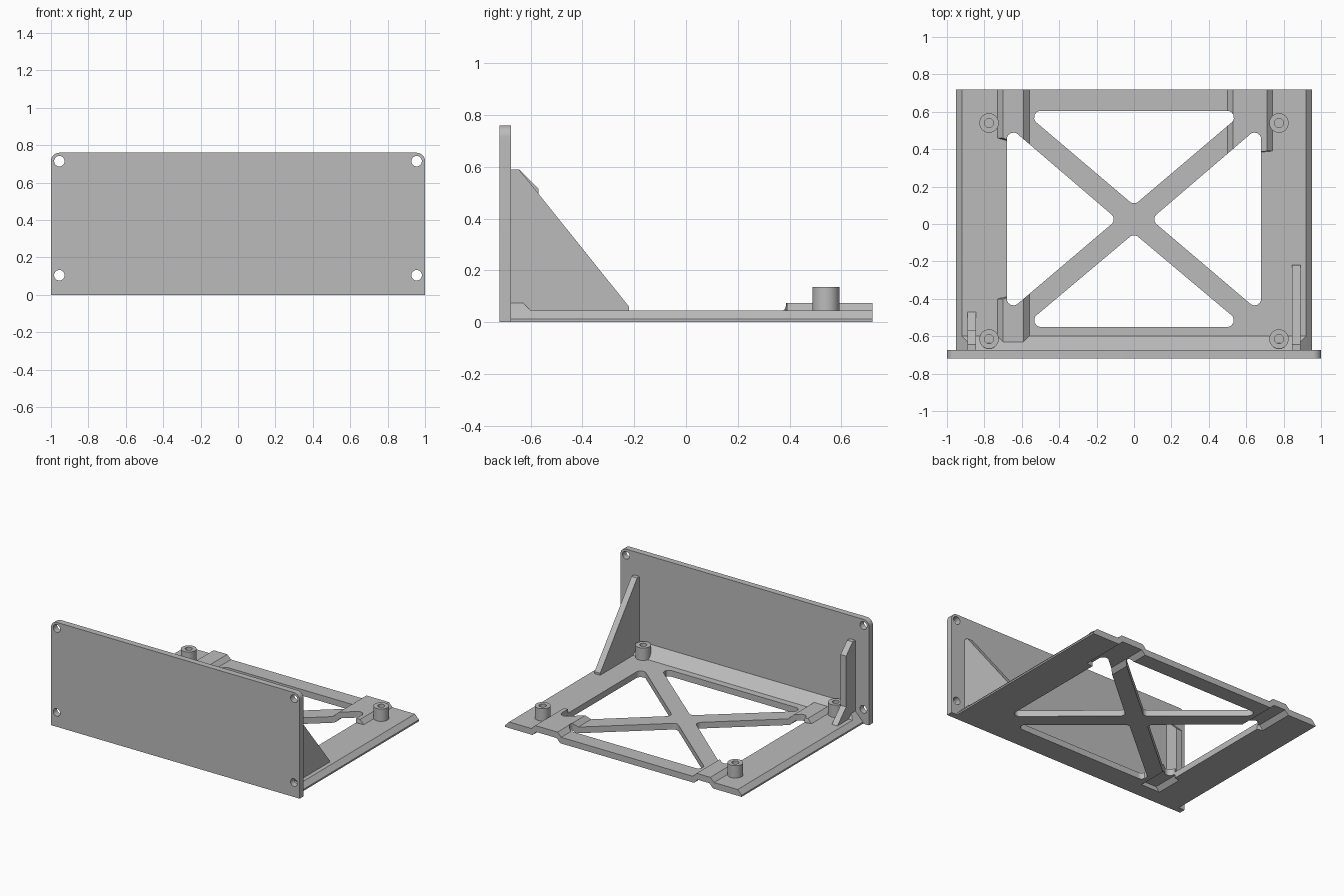
import bpy, bmesh
from math import pi, radians
from mathutils import Vector

cube = bpy.data.objects.get("Cube")
if cube:
    bpy.data.objects.remove(cube, do_unlink=True)

grey = bpy.data.materials.new("plain grey")
grey.use_nodes = True
GREY = (0.5, 0.5, 0.5, 1)
grey.diffuse_color = GREY
grey.node_tree.nodes["Principled BSDF"].inputs["Base Color"].default_value = GREY


def finish(bm, name):
    bmesh.ops.recalc_face_normals(bm, faces=bm.faces)
    mesh = bpy.data.meshes.new(name)
    bm.to_mesh(mesh)
    bm.free()
    mesh.materials.append(grey)
    obj = bpy.data.objects.new(name, mesh)
    bpy.context.collection.objects.link(obj)
    return obj


def place(axis, p, t):
    u, v = p
    return {"x": (t, u, v), "y": (u, t, v), "z": (u, v, t)}[axis]


def add_prism(bm, axis, outline, start, end):
    """Extrude a flat outline along one axis."""
    a = [bm.verts.new(place(axis, p, start)) for p in outline]
    b = [bm.verts.new(place(axis, p, end)) for p in outline]
    bm.faces.new(a)
    bm.faces.new(b[::-1])
    for i in range(len(a)):
        j = (i + 1) % len(a)
        bm.faces.new((a[i], a[j], b[j], b[i]))


def prism(name, axis, outline, start, end):
    bm = bmesh.new()
    add_prism(bm, axis, outline, start, end)
    return finish(bm, name)


def hull(name, points):
    bm = bmesh.new()
    verts = [bm.verts.new(p) for p in points]
    bmesh.ops.convex_hull(bm, input=verts)
    bmesh.ops.dissolve_limit(bm, angle_limit=radians(1), verts=bm.verts, edges=bm.edges)
    return finish(bm, name)


def rounded(corners, radius, steps=8):
    """Polygon with its corners replaced by arcs."""
    result = []
    for i, corner in enumerate(corners):
        c = Vector(corner)
        u = (Vector(corners[i - 1]) - c).normalized()
        w = (Vector(corners[(i + 1) % len(corners)]) - c).normalized()
        half = u.angle(w) / 2
        mid = (u + w).normalized()
        centre = c + mid * radius / Vector((u.dot(mid), (u - mid * u.dot(mid)).length)).y
        reach = radius / (u - mid * u.dot(mid)).length * u.dot(mid)
        a, b = c + u * reach - centre, c + w * reach - centre
        for k in range(steps + 1):
            d = a.lerp(b, k / steps).normalized() * radius
            result.append(centre + d)
    return result


def circle(x, y, r, n=32):
    bm = bmesh.new()
    bmesh.ops.create_circle(bm, segments=n, radius=r)
    points = [(v.co.x + x, v.co.y + y) for v in bm.verts]
    bm.free()
    return points


def cut(obj, cutter):
    mod = obj.modifiers.new("cut", "BOOLEAN")
    mod.operation = "DIFFERENCE"
    mod.solver = "EXACT"
    mod.object = cutter
    bpy.context.view_layer.objects.active = obj
    bpy.ops.object.modifier_apply(modifier=mod.name)


def smooth(obj):
    bpy.ops.object.select_all(action="DESELECT")
    obj.select_set(True)
    bpy.context.view_layer.objects.active = obj
    bpy.ops.object.shade_smooth_by_angle(angle=radians(30))


PANEL = -0.675   # inner face of the panel
BACK = 0.72
TOP = 0.045      # top of the base plate
RISE = 0.03      # height of the raised channels

# Front panel with rounded top corners and four screw holes
top_arc = [p for p in rounded([(-1, 0), (1, 0), (1, 0.76), (-1, 0.76)], 0.045) if p.y > 0.4]
panel = prism("front_panel", "y", [(-1, 0), (1, 0)] + top_arc, -0.72, PANEL)
bm = bmesh.new()
for x in (-0.955, 0.955):
    for z in (0.105, 0.715):
        add_prism(bm, "y", circle(x, z, 0.028), -0.8, -0.6)
holes = finish(bm, "hole_cutter")
cut(panel, holes)

# Window cutter: four rounded triangles that leave a diagonal cross
bm = bmesh.new()
windows = [
    [(-0.595, 0.605), (0.595, 0.605), (0, 0.10)],
    [(-0.595, -0.55), (0.595, -0.55), (0, -0.05)],
]
for s in (-1, 1):
    windows.append([(s * 0.68, 0.53), (s * 0.68, -0.476), (s * 0.09, 0.025)])
for w in windows:
    add_prism(bm, "z", rounded(w, 0.035), -0.1, 0.2)
window_cutter = finish(bm, "window_cutter")

# Base plate with sloping side edges
base = prism("base_plate", "y",
             [(-0.952, 0), (0.952, 0), (0.952, 0.012), (0.92, TOP),
              (-0.92, TOP), (-0.952, 0.012)], PANEL, BACK)
cut(base, window_cutter)

# Raised channels: outer x, inner x, outer end y, inner end y, far end y
channels = {
    "back_right_channel": (-0.73, -0.56, 0.46, 0.42, BACK),
    "back_left_channel": (0.74, 0.50, 0.39, 0.37, BACK),
    "front_right_channel": (-0.73, -0.56, -0.40, -0.37, -0.63),
}


def channel_points(xo, xi, yo, yi, far, low, shift):
    s = 1 if xi > xo else -1
    rows = ((xo, yo, low), (xo, yo, TOP), (xo + s * RISE, yo, TOP + RISE),
            (xi - s * RISE, yi, TOP + RISE), (xi, yi, TOP), (xi, yi, low))
    return [(x, y, z - shift) for x, y0, z in rows for y in (y0, far)]


for name, (xo, xi, yo, yi, far) in channels.items():
    body = hull(name, channel_points(xo, xi, yo, yi, far, TOP - 0.004, 0))
    cut(body, window_cutter)
    # matching hollow underneath
    end = far + 0.1 if far > 0 else far + 0.03
    s = 0.008 if xi > xo else -0.008
    hollow = hull("hollow_cutter",
                  channel_points(xo + s, xi - s, yo, yi, end, -0.02, TOP))
    cut(base, hollow)
    bpy.data.objects.remove(hollow, do_unlink=True)
    smooth(body)

for helper in (holes, window_cutter):
    bpy.data.objects.remove(helper, do_unlink=True)
smooth(base)
smooth(panel)

# Sloping fillet where the base meets the panel
hull("panel_fillet",
     [(s * x, y, z) for s in (-1, 1) for x, y, z in (
         (0.92, -0.60, TOP), (0.92, PANEL, TOP), (0.845, PANEL, 0.12))])

# Gussets: long sloping one on the left, short stepped one on the right
prism("left_gusset", "x",
      [(PANEL, 0.03), (-0.22, 0.03), (-0.22, 0.06), (-0.645, 0.59), (PANEL, 0.59)],
      0.845, 0.89)
prism("right_gusset", "x",
      [(PANEL, 0.03), (-0.47, 0.03), (-0.47, TOP), (-0.57, 0.145), (-0.57, 0.515),
       (-0.645, 0.59), (PANEL, 0.59)], -0.89, -0.845)

# Round standoffs with blind holes
for side, x in (("right", -0.775), ("left", 0.775)):
    for end, y in (("front", -0.615), ("back", 0.54)):
        bm = bmesh.new()
        profile = [(0, 0.08), (0.024, 0.08), (0.024, 0.135), (0.052, 0.135),
                   (0.052, 0.035), (0, 0.035)]
        verts = [bm.verts.new((x + r, y, z)) for r, z in profile]
        edges = [bm.edges.new(pair) for pair in zip(verts, verts[1:])]
        bmesh.ops.spin(bm, geom=verts + edges, cent=(x, y, 0), axis=(0, 0, 1),
                       angle=2 * pi, steps=32)
        bmesh.ops.remove_doubles(bm, verts=bm.verts, dist=0.0005)
        smooth(finish(bm, f"{end}_{side}_standoff"))
